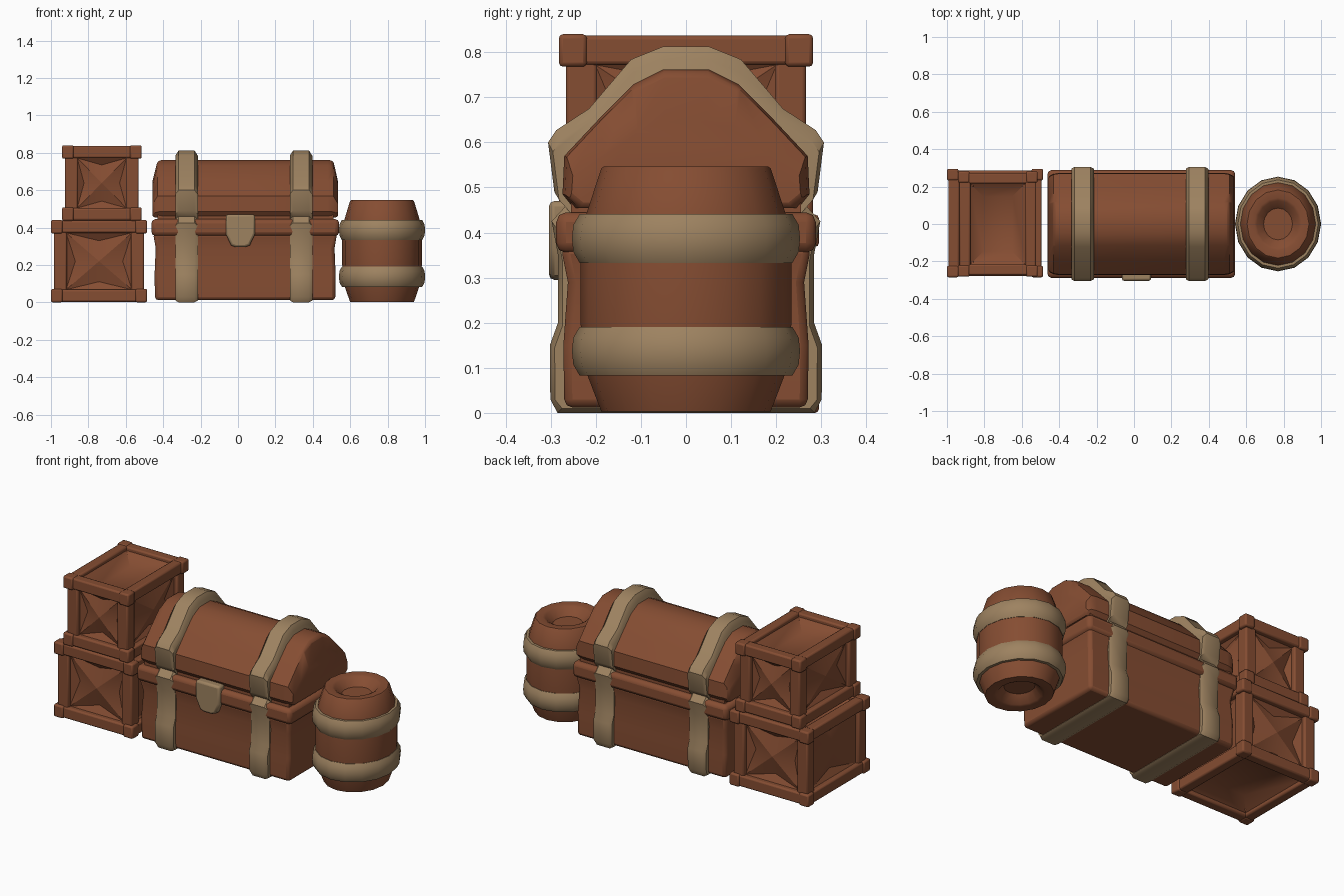
import bpy, bmesh, math
from mathutils import Vector

if "Cube" in bpy.data.objects:
    bpy.data.objects.remove(bpy.data.objects["Cube"])


def material(name, rgb):
    m = bpy.data.materials.new(name)
    m.diffuse_color = (*rgb, 1)
    m.use_nodes = True
    m.node_tree.nodes["Principled BSDF"].inputs["Base Color"].default_value = m.diffuse_color
    return m


WOOD = material("reddish_wood", (0.235, 0.074, 0.032))
TAN = material("tan_strap", (0.34, 0.225, 0.118))


def finish(bm, name, mat, bevel=0.0, limit=60, segments=2):
    bmesh.ops.recalc_face_normals(bm, faces=bm.faces[:])
    me = bpy.data.meshes.new(name)
    bm.to_mesh(me)
    bm.free()
    me.materials.append(mat)
    ob = bpy.data.objects.new(name, me)
    bpy.context.collection.objects.link(ob)
    bpy.ops.object.select_all(action='DESELECT')
    ob.select_set(True)
    bpy.context.view_layer.objects.active = ob
    bpy.ops.object.shade_smooth_by_angle(angle=math.radians(38))
    if bevel:
        b = ob.modifiers.new("rounded_edges", 'BEVEL')
        b.width, b.segments = bevel, segments
        b.limit_method, b.angle_limit = 'ANGLE', math.radians(limit)
    return ob


def loft(bm, rings, caps=True):
    """Skin between closed rings of equal point count."""
    vs = [[bm.verts.new(p) for p in r] for r in rings]
    n = len(vs[0])
    for a, b in zip(vs, vs[1:]):
        for i in range(n):
            bm.faces.new((a[i], a[(i + 1) % n], b[(i + 1) % n], b[i]))
    if caps:
        bm.faces.new(vs[0])
        bm.faces.new(vs[-1])


def add_box(bm, x0, x1, y0, y1, z0, z1):
    loft(bm, [[(x0, y0, z), (x1, y0, z), (x1, y1, z), (x0, y1, z)] for z in (z0, z1)])


def mirrored(half):
    """Half profile (y, z) from bottom to top, completed on the -y side."""
    return half + [(-y, z) for y, z in reversed(half)]


def crossed_panel(bm, centre, u, v, n):
    """Rectangle with raised diagonals and four sunken triangles."""
    c, u, v, n = Vector(centre), Vector(u), Vector(v), Vector(n)
    corners = [c - u - v, c + u - v, c + u + v, c - u + v]
    cv = [bm.verts.new(p) for p in corners]
    mid = bm.verts.new(c + n * 0.004)
    for i in range(4):
        a, b = cv[i], cv[(i + 1) % 4]
        dip = bm.verts.new((a.co + b.co) * 0.36 + c * 0.28 - n * 0.026)
        for p, q in ((a, b), (b, mid), (mid, a)):
            bm.faces.new((p, q, dip))


def crate(name, cx, cy, hx, hy, z0, z1):
    # Frame: corner posts, rails and thicker rail ends
    bm = bmesh.new()
    rail, post, s = 0.072, 0.085, 0.008
    for sx in (-1, 1):
        for sy in (-1, 1):
            def corner(inset, size, za, zb):
                xs = sorted((cx + sx * (hx - inset), cx + sx * (hx - size)))
                ys = sorted((cy + sy * (hy - inset), cy + sy * (hy - size)))
                add_box(bm, *xs, *ys, za, zb)
            corner(0.016, post, z0 + 0.03, z1 - 0.03)
            corner(0, 0.062, z0, z0 + rail)
            corner(0, 0.062, z1 - rail, z1)
    for za, zb in ((z0 + 0.003, z0 + rail - 0.004), (z1 - rail + 0.004, z1 - 0.003)):
        for sg in (-1, 1):
            ys = sorted((cy + sg * (hy - s), cy + sg * (hy - 0.066)))
            add_box(bm, cx - hx + 0.02, cx + hx - 0.02, *ys, za, zb)
            xs = sorted((cx + sg * (hx - s), cx + sg * (hx - 0.066)))
            add_box(bm, *xs, cy - hy + 0.02, cy + hy - 0.02, za, zb)
    finish(bm, name + "_frame", WOOD, 0.009)

    # Crossed side panels
    bm = bmesh.new()
    zc, hz = (z0 + z1) / 2, (z1 - z0) / 2 - rail + 0.004
    d = 0.038
    for sg in (-1, 1):
        crossed_panel(bm, (cx, cy + sg * (hy - d), zc), (hx - post + .004, 0, 0), (0, 0, hz), (0, sg, 0))
        crossed_panel(bm, (cx + sg * (hx - d), cy, zc), (0, hy - post + .004, 0), (0, 0, hz), (sg, 0, 0))
    finish(bm, name + "_crossed_panels", WOOD)

    # Sunken lid and underside with sloping borders
    bm = bmesh.new()
    for z, sg in ((z1, -1), (z0, 1)):
        rings = []
        for inset, depth in ((0.06, 0.02), (0.135, 0.075)):
            x, y, h = hx - inset, hy - inset, z + sg * depth
            rings.append([(cx - x, cy - y, h), (cx + x, cy - y, h), (cx + x, cy + y, h), (cx - x, cy + y, h)])
        loft(bm, rings, caps=False)
        bm.verts.ensure_lookup_table()
        bm.faces.new(bm.verts[-4:])
    ob = finish(bm, name + "_sunken_boards", WOOD)
    for p in ob.data.polygons:
        if (p.center.z > zc) != (p.normal.z > 0):
            p.flip()


crate("lower_crate", -0.743, 0.005, 0.257, 0.29, 0.0, 0.44)
crate("upper_crate", -0.728, 0.0, 0.213, 0.282, 0.436, 0.84)

# Chest base, slightly pinched below its rim
bm = bmesh.new()
rings = []
for z, hx, hy in ((0.012, 0.482, 0.27), (0.15, 0.484, 0.272), (0.29, 0.478, 0.262), (0.37, 0.492, 0.278)):
    rings.append([(0.038 - hx, -hy, z), (0.038 + hx, -hy, z), (0.038 + hx, hy, z), (0.038 - hx, hy, z)])
loft(bm, rings)
finish(bm, "chest_base", WOOD, 0.018)

# Chest rim
bm = bmesh.new()
add_box(bm, -0.463, 0.541, -0.288, 0.288, 0.355, 0.445)
finish(bm, "chest_rim", WOOD, 0.022)

# Seam filler between rim and lid
bm = bmesh.new()
add_box(bm, -0.43, 0.51, -0.255, 0.255, 0.43, 0.48)
finish(bm, "chest_seam", WOOD)

# Domed lid with softened ends
lid = mirrored([(0.25, 0.455), (0.274, 0.485), (0.27, 0.57), (0.195, 0.65), (0.115, 0.73), (0.05, 0.762)])


def lid_ring(x, ky, kz):
    return [(x, y * ky, 0.455 + (z - 0.455) * kz) for y, z in lid]


bm = bmesh.new()
loft(bm, [lid_ring(-0.458, 0.93, 0.62), lid_ring(-0.43, 0.98, 0.98), lid_ring(-0.40, 1, 1),
          lid_ring(0.48, 1, 1), lid_ring(0.51, 0.98, 0.98), lid_ring(0.535, 0.93, 0.62)])
finish(bm, "chest_lid", WOOD, 0.012)

# Straps wrapped around the chest
strap = mirrored([(0.285, 0.0), (0.301, 0.03), (0.302, 0.15), (0.284, 0.2), (0.284, 0.35),
                  (0.298, 0.425), (0.266, 0.46), (0.292, 0.49), (0.306, 0.60), (0.288, 0.627),
                  (0.215, 0.675), (0.122, 0.784), (0.05, 0.813)])
for name, x in (("left_strap", -0.275), ("right_strap", 0.337)):
    bm = bmesh.new()
    rings = []
    for dx, k in ((-0.06, 0.965), (-0.042, 1), (0.042, 1), (0.06, 0.965)):
        rings.append([(x + dx, y * k, max(z * k, 0.01 if k < 1 else 0)) for y, z in strap])
    loft(bm, rings)
    finish(bm, name, TAN)

# Clasp
bm = bmesh.new()
outline = [(-0.078, 0.47), (0.078, 0.47), (0.078, 0.365), (0.05, 0.305), (0.025, 0.295),
           (-0.025, 0.295), (-0.05, 0.305), (-0.078, 0.365)]
loft(bm, [[(0.013 + x, y, z) for x, z in outline] for y in (-0.25, -0.304)])
finish(bm, "clasp", TAN, 0.012)


# Barrel
def revolve(name, profile, mat, closed, n=16):
    bm = bmesh.new()
    rings = [[(0.77 + 0.91 * r * math.cos(2 * math.pi * i / n), r * math.sin(2 * math.pi * i / n), z)
              for i in range(n)] for r, z in profile]
    if closed:
        rings.append(rings[0])
    loft(bm, rings, caps=not closed)
    bmesh.ops.remove_doubles(bm, verts=bm.verts[:], dist=1e-5)
    return finish(bm, name, mat)


revolve("barrel_body", [(0.085, 0.05), (0.125, 0.008), (0.14, 0.003), (0.188, 0.003), (0.225, 0.1), (0.234, 0.2),
                        (0.234, 0.33), (0.225, 0.43), (0.188, 0.542), (0.182, 0.547), (0.14, 0.547),
                        (0.125, 0.54), (0.085, 0.50)], WOOD, False)
for name, z in (("barrel_lower_hoop", 0.137), ("barrel_upper_hoop", 0.387)):
    revolve(name, [(0.205, z - 0.054), (0.236, z - 0.054), (0.25, z - 0.03), (0.253, z),
                   (0.25, z + 0.03), (0.236, z + 0.054), (0.205, z + 0.054)], TAN, True)
